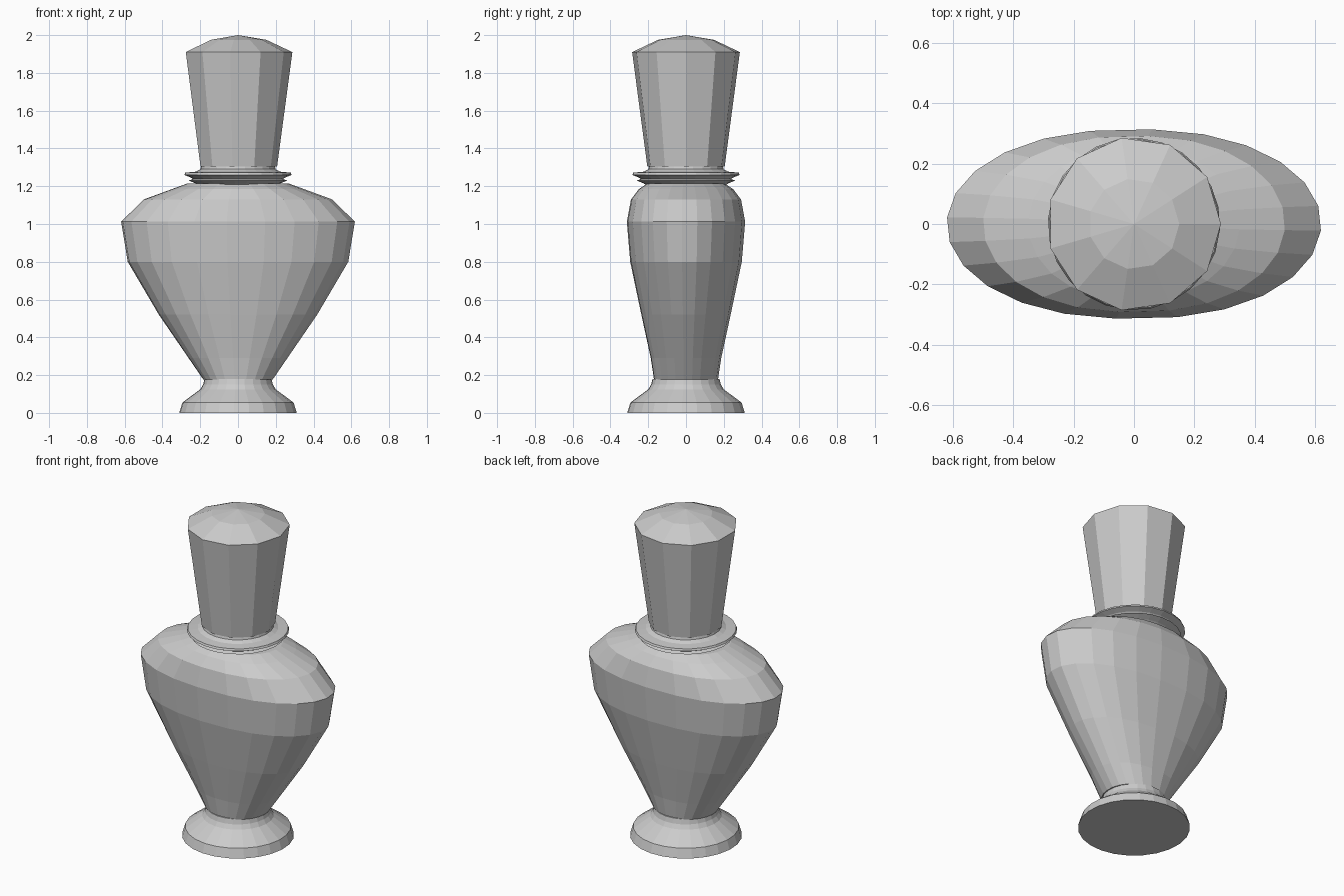
import bpy, bmesh, math

if "Cube" in bpy.data.objects:
    bpy.data.objects.remove(bpy.data.objects["Cube"])


def warp(v, e):
    return math.copysign(abs(v) ** e, v)


def loft(name, rings, sides, offset=0.0, e=1.0, tip=None):
    """Skin rings of (z, rx, ry); optional apex height closes the top."""
    bm = bmesh.new()
    loops = []
    for z, rx, ry in rings:
        loop = []
        for i in range(sides):
            a = math.radians(offset) + 2 * math.pi * i / sides
            loop.append(bm.verts.new((rx * warp(math.cos(a), e), ry * math.sin(a), z)))
        loops.append(loop)
    for lo, hi in zip(loops, loops[1:]):
        for i in range(sides):
            j = (i + 1) % sides
            bm.faces.new((lo[i], lo[j], hi[j], hi[i]))
    bm.faces.new(loops[0][::-1])
    if tip is None:
        bm.faces.new(loops[-1])
    else:
        apex = bm.verts.new((0, 0, tip))
        for i in range(sides):
            bm.faces.new((loops[-1][i], loops[-1][(i + 1) % sides], apex))
    bmesh.ops.recalc_face_normals(bm, faces=bm.faces)
    mesh = bpy.data.meshes.new(name)
    bm.to_mesh(mesh)
    bm.free()
    obj = bpy.data.objects.new(name, mesh)
    bpy.context.collection.objects.link(obj)
    return obj


def turned(name, profile, sides, offset=0.0, tip=None):
    return loft(name, [(z, r, r) for z, r in profile], sides, offset, 1.0, tip)


# Flared round foot
turned("foot", [(0, 0.312), (0.055, 0.295), (0.125, 0.2), (0.15, 0.185), (0.18, 0.178)], 24, -4)

# Flattened oval body
loft("body", [
    (0.178, 0.185, 0.17), (0.29, 0.262, 0.187), (0.52, 0.42, 0.237),
    (0.80, 0.585, 0.296), (1.012, 0.62, 0.314), (1.13, 0.50, 0.292),
    (1.185, 0.35, 0.25), (1.215, 0.268, 0.205)], 24, -4, 0.88)

# Neck ring with a wide lip
turned("neck_collar", [
    (1.20, 0.20), (1.215, 0.225), (1.23, 0.262), (1.238, 0.24), (1.246, 0.25),
    (1.26, 0.285), (1.272, 0.28), (1.277, 0.225), (1.29, 0.2), (1.31, 0.195)], 24, -4)

# Faceted tapered stopper with a low domed top
turned("stopper", [(1.305, 0.207), (1.91, 0.288), (1.975, 0.15)], 11, 0, 2.0)
